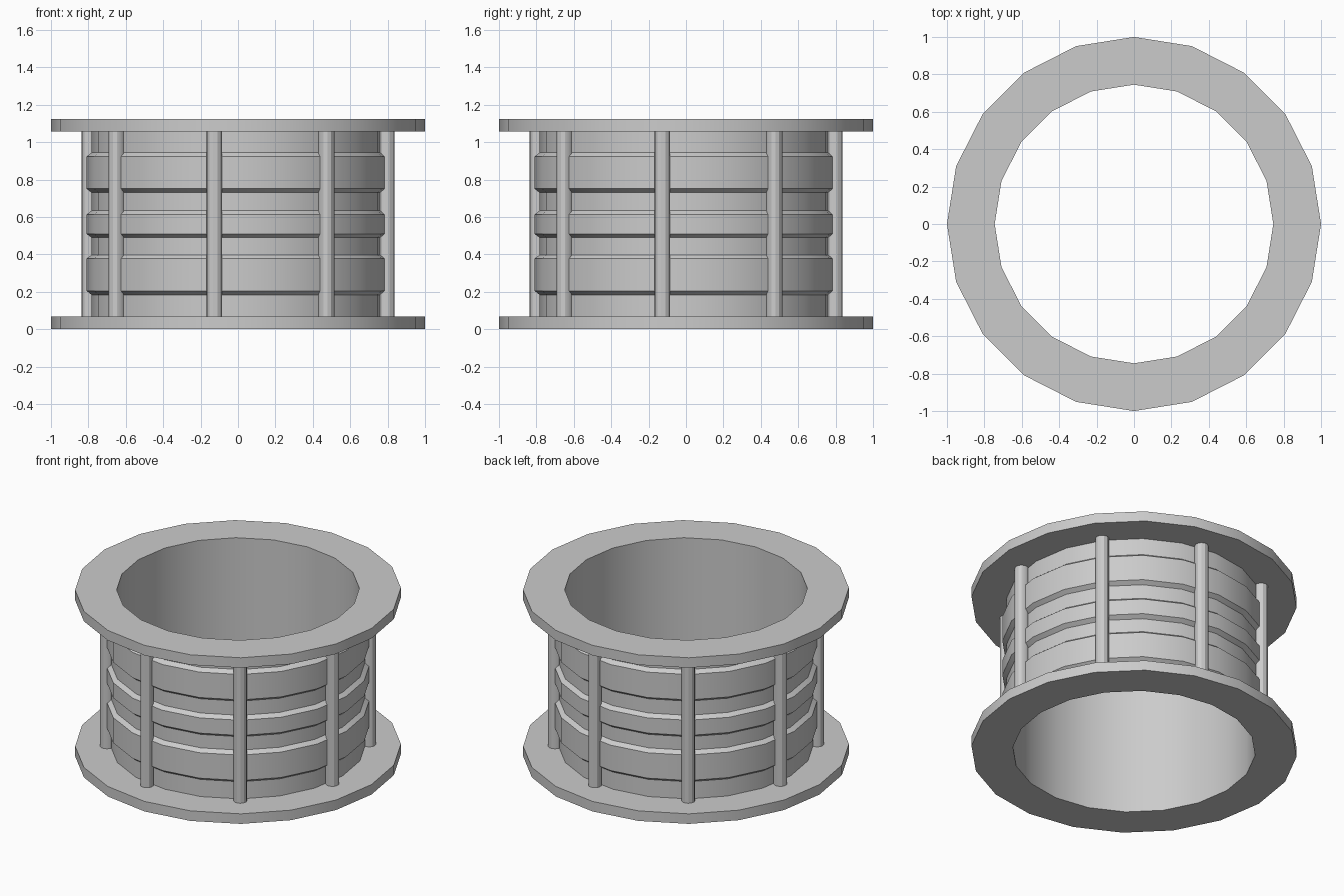
import bpy, bmesh, math

SIDES = 20        # facets around the ring
WALL = 0.783      # outer radius of the drum
INNER = 0.745     # bore radius
HEIGHT = 1.125
FLANGE = 0.068    # flange thickness

if "Cube" in bpy.data.objects:
    bpy.data.objects.remove(bpy.data.objects["Cube"])

grey = bpy.data.materials.new("plain grey")
grey.use_nodes = True
grey.diffuse_color = (0.6, 0.6, 0.6, 1)
grey.node_tree.nodes["Principled BSDF"].inputs["Base Color"].default_value = (0.6, 0.6, 0.6, 1)


def finish(name, bm):
    bmesh.ops.recalc_face_normals(bm, faces=bm.faces)
    mesh = bpy.data.meshes.new(name)
    bm.to_mesh(mesh)
    bm.free()
    mesh.materials.append(grey)
    obj = bpy.data.objects.new(name, mesh)
    bpy.context.collection.objects.link(obj)
    bpy.ops.object.select_all(action="DESELECT")
    obj.select_set(True)
    bpy.context.view_layer.objects.active = obj
    bpy.ops.object.shade_smooth_by_angle(angle=math.radians(30))
    return obj


def lathe(name, profile):
    """Revolve a closed (radius, z) profile about the z axis."""
    bm = bmesh.new()
    rings = []
    for i in range(SIDES):
        a = math.tau * i / SIDES
        rings.append([bm.verts.new((r * math.cos(a), r * math.sin(a), z)) for r, z in profile])
    n = len(profile)
    for i in range(SIDES):
        p, q = rings[i], rings[(i + 1) % SIDES]
        for j in range(n):
            k = (j + 1) % n
            bm.faces.new((p[j], q[j], q[k], p[k]))
    return finish(name, bm)


# Spool: both flanges and the drum wall in one section, with chamfered bands
profile = [(INNER, 0), (1, 0), (1, FLANGE), (WALL, FLANGE)]
for low, high in ((0.184, 0.398), (0.489, 0.634), (0.73, 0.944)):
    profile += [(WALL, low), (0.81, low + 0.021), (0.81, high - 0.021), (WALL, high)]
profile += [(WALL, HEIGHT - FLANGE), (1, HEIGHT - FLANGE), (1, HEIGHT), (INNER, HEIGHT)]
lathe("spool", profile)

# Upright rods between the flanges
for i in range(8):
    a = math.radians(36 + 45 * i)
    bm = bmesh.new()
    bmesh.ops.create_cone(bm, cap_ends=True, segments=12, radius1=0.042, radius2=0.042,
                          depth=HEIGHT - FLANGE)
    rod = finish(f"rod_{i + 1}", bm)
    rod.location = (0.805 * math.cos(a), 0.805 * math.sin(a), HEIGHT / 2)
    rod.rotation_euler.z = a
